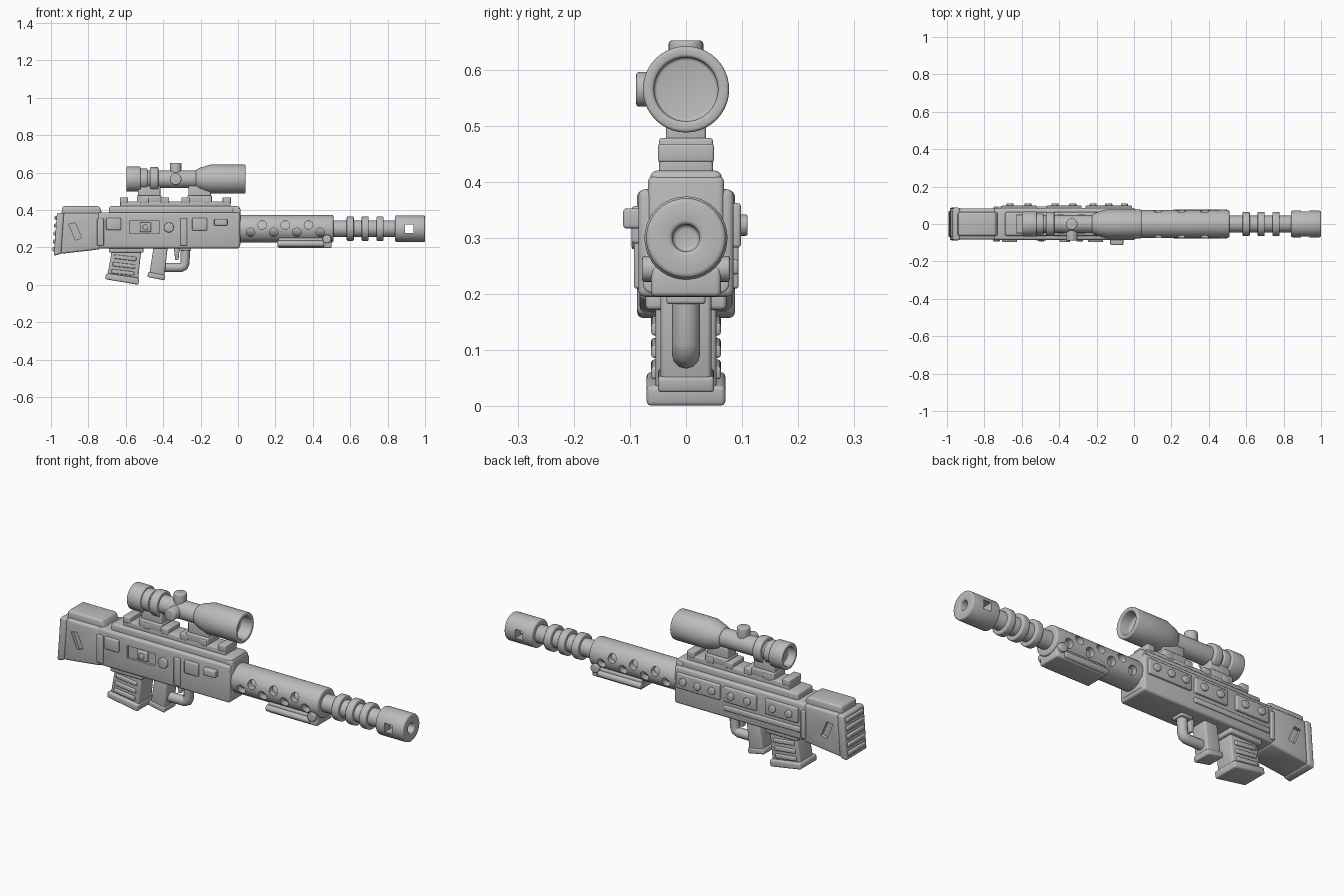
import bpy, bmesh, math
from mathutils import Vector

cube = bpy.data.objects.get("Cube")
if cube:
    bpy.data.objects.remove(cube, do_unlink=True)

metal = bpy.data.materials.new("grey_metal")
metal.use_nodes = True
GREY = (0.5, 0.5, 0.5, 1)
metal.diffuse_color = GREY
metal.node_tree.nodes["Principled BSDF"].inputs["Base Color"].default_value = GREY


def finish(name, bm, bevel=0.0, cutters=()):
    """Turn a bmesh into a bevelled, cut and smooth shaded object."""
    bmesh.ops.recalc_face_normals(bm, faces=bm.faces)
    mesh = bpy.data.meshes.new(name)
    bm.to_mesh(mesh)
    bm.free()
    mesh.materials.append(metal)
    ob = bpy.data.objects.new(name, mesh)
    bpy.context.collection.objects.link(ob)
    if bevel:
        mod = ob.modifiers.new("bevel", "BEVEL")
        mod.width, mod.segments, mod.limit_method = bevel, 3, "ANGLE"
        mod.angle_limit = math.radians(40)
    for c in cutters:
        mod = ob.modifiers.new("cut", "BOOLEAN")
        mod.operation, mod.object, mod.solver = "DIFFERENCE", c, "EXACT"
    bpy.ops.object.select_all(action="DESELECT")
    ob.select_set(True)
    bpy.context.view_layer.objects.active = ob
    bpy.ops.object.convert(target="MESH")
    bpy.ops.object.shade_smooth_by_angle(angle=math.radians(35))
    for c in cutters:
        bpy.data.objects.remove(c, do_unlink=True)
    return ob


def prism(name, pts, y0, y1, bevel=0.008, cutters=()):
    """Side outline in x, z, extruded across y."""
    bm = bmesh.new()
    face = bm.faces.new([bm.verts.new((x, y0, z)) for x, z in pts])
    ext = bmesh.ops.extrude_face_region(bm, geom=[face])["geom"]
    bmesh.ops.translate(bm, vec=(0, y1 - y0, 0),
                        verts=[v for v in ext if isinstance(v, bmesh.types.BMVert)])
    return finish(name, bm, bevel, cutters)


def box(name, x0, x1, y0, y1, z0, z1, bevel=0.008, cutters=()):
    return prism(name, [(x0, z0), (x1, z0), (x1, z1), (x0, z1)], y0, y1, bevel, cutters)


def rod(name, a, b, r, bevel=0.004, sides=24):
    a, b = Vector(a), Vector(b)
    bm = bmesh.new()
    bmesh.ops.create_cone(bm, cap_ends=True, segments=sides, radius1=r, radius2=r,
                          depth=(b - a).length)
    bm.transform((b - a).to_track_quat("Z", "Y").to_matrix().to_4x4())
    bmesh.ops.translate(bm, vec=(a + b) / 2, verts=bm.verts)
    return finish(name, bm, bevel)


def lathe(name, profile, z, bevel=0.006, cutters=(), sides=40):
    """Profile of (x, radius) points turned about the x axis at height z."""
    bm = bmesh.new()
    verts = [bm.verts.new((x, 0, z + r)) for x, r in profile]
    edges = [bm.edges.new(p) for p in zip(verts, verts[1:])]
    bmesh.ops.spin(bm, geom=verts + edges, cent=(0, 0, z), axis=(1, 0, 0),
                   angle=math.tau, steps=sides)
    bmesh.ops.remove_doubles(bm, verts=bm.verts, dist=1e-5)
    return finish(name, bm, bevel, cutters)


# Receiver, with a recessed panel on the right side
slot = box("slot_cutter", -0.58, -0.42, -0.1, -0.072, 0.275, 0.34, 0)
box("receiver", -0.75, 0.01, -0.085, 0.085, 0.195, 0.387, 0.012, [slot])
box("receiver_top", -0.69, 0.01, -0.064, 0.064, 0.36, 0.42, 0.012)
box("receiver_front_lip", -0.03, 0.014, -0.068, 0.068, 0.21, 0.41, 0.01)

# Stock with a slanted pocket on each side
pocket = [(-0.905, 0.325), (-0.87, 0.33), (-0.835, 0.25), (-0.87, 0.24)]
pockets = [prism("pocket_cutter", pocket, *s, 0) for s in ((-0.12, -0.065), (0.065, 0.12))]
prism("stock", [(-0.95, 0.165), (-0.735, 0.19), (-0.735, 0.385), (-0.935, 0.385)],
      -0.083, 0.083, 0.012, pockets)
prism("stock_top", [(-0.945, 0.36), (-0.72, 0.36), (-0.74, 0.42), (-0.94, 0.42)],
      -0.064, 0.064, 0.012)
prism("butt_plate", [(-0.985, 0.155), (-0.945, 0.165), (-0.93, 0.385), (-0.968, 0.385)],
      -0.087, 0.087, 0.01)
for i in range(5):
    z = 0.19 + i * 0.042
    x = -0.983 + (z - 0.155) * 0.074
    box("butt_ridge", x - 0.012, x + 0.02, -0.07, 0.07, z - 0.011, z + 0.011, 0.006)

# Right side fittings
for x, w, z0, z1, y in [(-0.665, 0.08, 0.293, 0.357, 0.097), (-0.205, 0.08, 0.29, 0.357, 0.097),
                        (-0.092, 0.07, 0.317, 0.353, 0.112)]:
    box("right_plate", x - w / 2, x + w / 2, -y, -0.07, z0, z1, 0.006)
for x in (-0.735, -0.29):
    box("right_strap", x - 0.018, x + 0.018, -0.093, -0.07, 0.21, 0.355, 0.005)
box("slot_block", -0.525, -0.465, -0.087, -0.06, 0.282, 0.333, 0.005)
rod("slot_bolt", (-0.495, -0.094, 0.307), (-0.495, -0.06, 0.307), 0.015)
rod("right_button", (-0.37, -0.097, 0.307), (-0.37, -0.06, 0.307), 0.027)

# Left side fittings: bolted panels over a long rail
for x0, x1, bolts in [(-0.71, -0.52, 2), (-0.47, -0.28, 2), (-0.26, -0.01, 3)]:
    box("left_panel", x0, x1, 0.07, 0.098, 0.283, 0.362, 0.006)
    step = (x1 - x0) / bolts
    for i in range(bolts):
        x = x0 + step * (i + 0.5)
        rod("left_bolt", (x, 0.08, 0.323), (x, 0.11, 0.323), 0.019)
box("left_rail", -0.72, -0.28, 0.07, 0.094, 0.235, 0.262, 0.006)
box("left_strap", -0.75, -0.725, 0.07, 0.094, 0.21, 0.355, 0.005)

# Sight rail with teeth, and the two scope mounts
box("sight_rail", -0.63, -0.04, -0.048, 0.048, 0.41, 0.446, 0.005)
for i in range(6):
    x = -0.61 + i * 0.11
    box("rail_tooth", x - 0.022, x + 0.022, -0.05, 0.05, 0.435, 0.468, 0.005)
for x in (-0.475, -0.205):
    box("mount_base", x - 0.065, x + 0.065, -0.048, 0.048, 0.44, 0.478, 0.005)
    box("mount_post", x - 0.06, x + 0.06, -0.036, 0.036, 0.46, 0.53, 0.006)

# Scope
SCOPE = 0.565
lathe("scope_tube", [(-0.56, 0), (-0.56, 0.047), (-0.18, 0.047), (-0.18, 0)], SCOPE)
lathe("scope_eyepiece", [(-0.56, 0), (-0.56, 0.048), (-0.597, 0.048), (-0.597, 0.067),
                         (-0.52, 0.067), (-0.52, 0)], SCOPE)
lathe("scope_objective", [(-0.225, 0), (-0.225, 0.05), (-0.205, 0.06), (-0.15, 0.077),
                          (0.04, 0.077), (0.04, 0.057), (-0.02, 0.057), (-0.02, 0)], SCOPE)
for x in (-0.448, -0.505):
    r = 0.065 if x > -0.5 else 0.056
    lathe("scope_ring", [(x - 0.022, 0), (x - 0.022, r), (x + 0.022, r), (x + 0.022, 0)], SCOPE)
rod("top_turret", (-0.333, 0, 0.58), (-0.333, 0, 0.652), 0.031, 0.006)
rod("side_turret", (-0.333, 0, SCOPE), (-0.333, -0.089, SCOPE), 0.031, 0.006)

# Barrel, rings and muzzle brake
BORE = 0.3
lathe("barrel", [(-0.02, 0), (-0.02, 0.045), (0.86, 0.045), (0.86, 0)], BORE)
for x in (0.6, 0.68, 0.76):
    lathe("barrel_ring", [(x - 0.019, 0), (x - 0.019, 0.065), (x + 0.019, 0.065),
                          (x + 0.019, 0)], BORE)
window = box("window_cutter", 0.893, 0.937, -0.1, 0.1, 0.277, 0.323, 0)
lathe("muzzle_brake", [(0.84, 0), (0.84, 0.071), (1.0, 0.071), (1.0, 0.024), (0.88, 0.024),
                       (0.88, 0)], BORE, 0.008, [window])

# Vented handguard
vents = []
for i in range(7):
    x, z = 0.067 + i * 0.062, 0.32 if i % 2 else 0.28
    vents.append(rod("vent_cutter", (x, -0.1, z), (x, 0.1, z), 0.023, 0))
lathe("handguard", [(0, 0), (0, 0.074), (0.51, 0.074), (0.51, 0)], BORE, 0.008, vents)

# Folded support under the handguard
box("support_block", 0.215, 0.5, -0.062, 0.062, 0.196, 0.25, 0.008)
for s in (-1, 1):
    rod("support_leg", (0.21, s * 0.06, 0.219), (0.46, s * 0.06, 0.219), 0.017)
    rod("support_pivot", (0.475, s * 0.04, 0.245), (0.475, s * 0.078, 0.245), 0.023)

# Magazine
prism("magazine", [(-0.7, 0.04), (-0.535, 0.02), (-0.515, 0.21), (-0.67, 0.21)], -0.054, 0.054)
prism("magazine_base", [(-0.71, 0.03), (-0.533, 0), (-0.528, 0.036), (-0.705, 0.062)],
      -0.07, 0.07)
box("magazine_well", -0.69, -0.505, -0.072, 0.072, 0.172, 0.21)
for z in (0.142, 0.102, 0.064):
    x = -0.605 - (0.14 - z) * 0.16
    prism("magazine_rib", [(x - 0.06, z - 0.002), (x + 0.06, z - 0.016), (x + 0.062, z + 0.006),
                           (x - 0.058, z + 0.02)], -0.062, 0.062, 0.005)

# Grip, trigger and guard
prism("grip", [(-0.475, 0.05), (-0.395, 0.035), (-0.375, 0.21), (-0.45, 0.21)], -0.045, 0.045)
prism("grip_base", [(-0.485, 0.042), (-0.393, 0.024), (-0.388, 0.052), (-0.48, 0.068)],
      -0.05, 0.05, 0.006)
prism("trigger", [(-0.345, 0.21), (-0.31, 0.21), (-0.318, 0.135), (-0.335, 0.13)],
      -0.015, 0.015, 0.005)
box("guard_mount", -0.315, -0.25, -0.035, 0.035, 0.182, 0.21, 0.006)
curve = bpy.data.curves.new("trigger_guard", "CURVE")
curve.dimensions, curve.bevel_depth, curve.bevel_resolution = "3D", 0.025, 4
curve.use_fill_caps = True
path = curve.splines.new("POLY")
points = [(-0.4, 0.092), (-0.307, 0.092), (-0.29, 0.099), (-0.284, 0.115), (-0.28, 0.2)]
path.points.add(len(points) - 1)
for p, (x, z) in zip(path.points, points):
    p.co = (x, 0, z, 1)
curve.materials.append(metal)
guard = bpy.data.objects.new("trigger_guard", curve)
bpy.context.collection.objects.link(guard)
bpy.ops.object.select_all(action="DESELECT")
guard.select_set(True)
bpy.context.view_layer.objects.active = guard
bpy.ops.object.convert(target="MESH")
bpy.ops.object.shade_smooth_by_angle(angle=math.radians(50))
